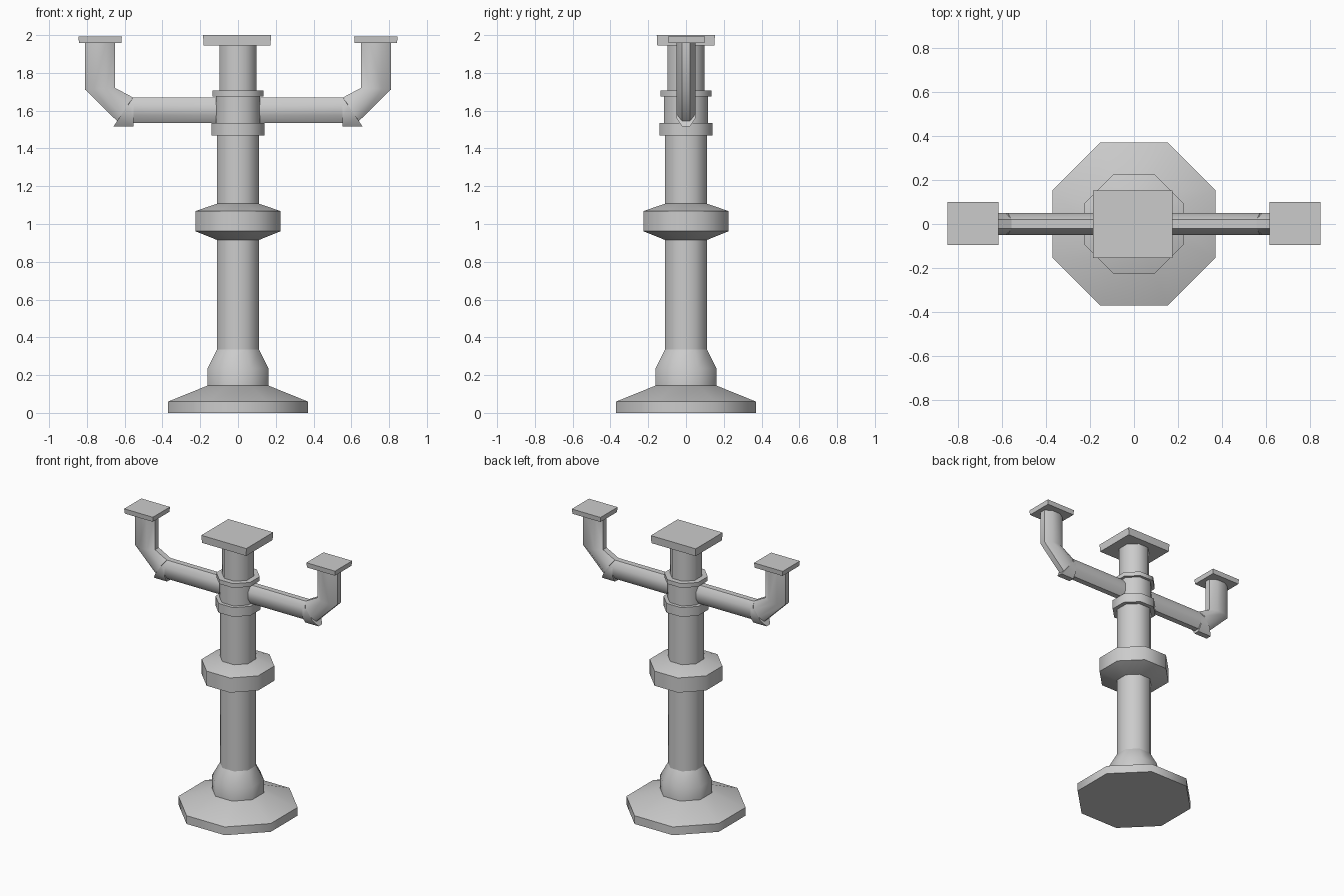
import bpy, bmesh
from math import pi, cos, sin, radians
from mathutils import Vector

if "Cube" in bpy.data.objects:
    bpy.data.objects.remove(bpy.data.objects["Cube"])

K = 1 / cos(pi / 8)          # flat-to-corner factor of an octagon


def finish(name, rings, mirror=False, smooth=True):
    """Skin a list of point rings, cap both ends, make an object."""
    bm = bmesh.new()
    loops = [[bm.verts.new(p) for p in r] for r in rings]
    n = len(loops[0])
    for a, b in zip(loops, loops[1:]):
        for i in range(n):
            j = (i + 1) % n
            bm.faces.new((a[i], a[j], b[j], b[i]))
    bm.faces.new(loops[0])
    bm.faces.new(loops[-1])
    bmesh.ops.recalc_face_normals(bm, faces=bm.faces)
    me = bpy.data.meshes.new(name)
    bm.to_mesh(me)
    bm.free()
    ob = bpy.data.objects.new(name, me)
    bpy.context.collection.objects.link(ob)
    if mirror:
        ob.modifiers.new("mirror", 'MIRROR').use_axis[0] = True
    if smooth:
        bpy.ops.object.select_all(action='DESELECT')
        ob.select_set(True)
        bpy.context.view_layer.objects.active = ob
        bpy.ops.object.shade_smooth_by_angle(angle=radians(50))
    return ob


def octagon(c, u, v):
    return [c + (u * cos(a) + v * sin(a)) * K
            for a in (pi / 8 + k * pi / 4 for k in range(8))]


def turned(name, profile):
    """Eight-sided upright part from (flat radius, z) pairs."""
    return finish(name, [octagon(Vector((0, 0, z)), Vector((r, 0, 0)), Vector((0, r, 0)))
                         for r, z in profile])


def pipe(name, spans, half_y):
    """Mirrored octagonal pipe from (x, z, x, z) spans across its side outline."""
    rings = []
    for x1, z1, x2, z2 in spans:
        p, q = Vector((x1, 0, z1)), Vector((x2, 0, z2))
        rings.append(octagon((p + q) / 2, (q - p) / 2, Vector((0, half_y, 0))))
    return finish(name, rings, mirror=True)


def plate(name, x0, x1, y0, y1, z0, z1, inset, mirror=False):
    def rect(d, z):
        return [(x0 + d, y0 + d, z), (x1 - d, y0 + d, z), (x1 - d, y1 - d, z), (x0 + d, y1 - d, z)]
    return finish(name, [rect(inset, z0), rect(0, z1)], mirror, smooth=False)


# Foot and central column
turned("base", [(0.37, 0), (0.37, 0.06), (0.16, 0.145)])
turned("column_foot", [(0.162, 0.14), (0.162, 0.235), (0.112, 0.335)])
turned("column", [(0.112, 0.33), (0.112, 1.48)])
turned("middle_ring", [(0.11, 0.915), (0.226, 0.962), (0.226, 1.068), (0.11, 1.108)])

# Joint where the arms meet the column
turned("lower_collar", [(0.14, 1.468), (0.14, 1.535)])
turned("joint", [(0.116, 1.53), (0.116, 1.68)])
turned("upper_collar", [(0.135, 1.675), (0.135, 1.706)])
turned("upper_column", [(0.099, 1.70), (0.099, 1.95)])
plate("top_plate", -0.185, 0.175, -0.155, 0.153, 1.945, 2.0, 0.003)

# Side arms, elbows and their plates
pipe("arms", [(0.04, 1.67, 0.04, 1.535), (0.556, 1.67, 0.605, 1.535)], 0.049)
pipe("elbows", [(0.65, 1.965, 0.81, 1.965), (0.65, 1.72, 0.81, 1.712),
                (0.556, 1.67, 0.64, 1.545), (0.556, 1.668, 0.66, 1.515),
                (0.553, 1.666, 0.553, 1.515)], 0.05)
plate("arm_plates", 0.615, 0.845, -0.096, 0.1, 1.958, 1.993, 0.003, mirror=True)
